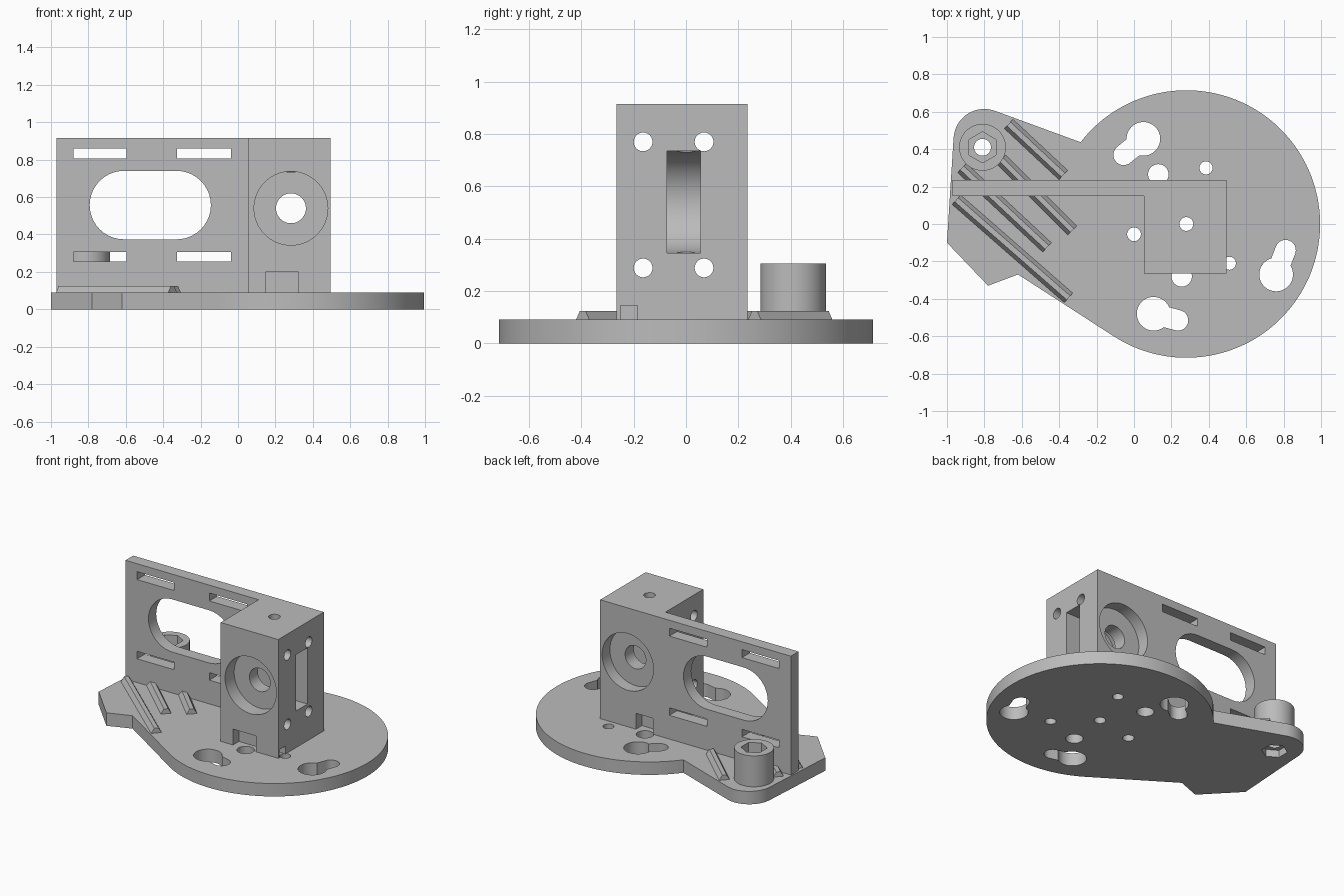
import bpy, bmesh, math
from mathutils import Matrix, Vector

cube = bpy.data.objects.get("Cube")
if cube:
    bpy.data.objects.remove(cube, do_unlink=True)

grey = bpy.data.materials.new("plain_grey")
grey.use_nodes = True
COLOUR = (0.5, 0.5, 0.5, 1)
grey.diffuse_color = COLOUR
grey.node_tree.nodes["Principled BSDF"].inputs["Base Color"].default_value = COLOUR

# Rotations taking a prism's own (x, y, height) to the wanted axis
AXES = {
    "z": Matrix.Identity(4),
    "y": Matrix(((1, 0, 0, 0), (0, 0, 1, 0), (0, 1, 0, 0), (0, 0, 0, 1))),
    "x": Matrix(((0, 0, 1, 0), (1, 0, 0, 0), (0, 1, 0, 0), (0, 0, 0, 1))),
}


def arc(cx, cy, r, start=0, end=360, n=48):
    """Points on an arc; a full circle leaves out the repeated last point."""
    count = n if end - start == 360 else n + 1
    angles = [math.radians(start + (end - start) * i / n) for i in range(count)]
    return [(cx + r * math.cos(a), cy + r * math.sin(a)) for a in angles]


def rect(x0, x1, y0, y1):
    return [(x0, y0), (x1, y0), (x1, y1), (x0, y1)]


def capsule(a, b, r):
    """Rounded slot between two points."""
    t = math.degrees(math.atan2(b[1] - a[1], b[0] - a[0]))
    return arc(*a, r, t + 90, t + 270, 20) + arc(*b, r, t - 90, t + 90, 20)


def prism(name, points, low, high, axis="z"):
    """Extrude an outline along an axis."""
    bm = bmesh.new()
    bottom = bm.faces.new([bm.verts.new((x, y, low)) for x, y in points])
    top = bmesh.ops.extrude_face_region(bm, geom=[bottom])
    moved = [v for v in top["geom"] if isinstance(v, bmesh.types.BMVert)]
    bmesh.ops.translate(bm, verts=moved, vec=(0, 0, high - low))
    bmesh.ops.transform(bm, matrix=AXES[axis], verts=bm.verts)
    bmesh.ops.recalc_face_normals(bm, faces=bm.faces)
    mesh = bpy.data.meshes.new(name)
    bm.to_mesh(mesh)
    bm.free()
    mesh.materials.append(grey)
    obj = bpy.data.objects.new(name, mesh)
    bpy.context.collection.objects.link(obj)
    return obj


def cut(target, points, low, high, axis="z"):
    """Subtract a prism from a part."""
    cutter = prism("cutter", points, low, high, axis)
    cutter.hide_render = True
    mod = target.modifiers.new("cut", "BOOLEAN")
    mod.operation, mod.solver, mod.object = "DIFFERENCE", "EXACT", cutter
    bpy.context.view_layer.objects.active = target
    bpy.ops.object.modifier_apply(modifier=mod.name)
    bpy.data.objects.remove(cutter, do_unlink=True)


THICK, TOP = 0.09, 0.915
HUB = (0.28, 0)
BOSS = (-0.81, 0.41)

# Round base with a mounting arm
outline = arc(*HUB, 0.715, -122.5, 142.3, 96) + arc(-0.8, 0.45, 0.165, 68, 176, 20)
outline += [(-1, -0.1), (-0.78, -0.33), (-0.62, -0.27)]
base = prism("base_plate", outline, 0, THICK)

# Keyhole slots: wide entry and narrow end
for wide, narrow in (((0.05, 0.455), (-0.055, 0.37)),
                     ((0.105, -0.48), (0.235, -0.515)),
                     ((0.76, -0.27), (0.81, -0.14))):
    cut(base, arc(*wide, 0.09), -0.1, 0.2)
    cut(base, capsule(wide, narrow, 0.055), -0.1, 0.2)

# Screw holes in the base
for x, y, r in ((*HUB, 0.037), (0.385, 0.3, 0.035), (0, -0.055, 0.037),
                (0.51, -0.21, 0.035), (0.13, 0.265, 0.055), (0.255, -0.28, 0.055)):
    cut(base, arc(x, y, r, n=24), -0.1, 0.2)
cut(base, arc(*BOSS, 0.083, 30, 390, 6), -0.1, 0.05)
cut(base, arc(*BOSS, 0.045), -0.1, 0.2)

# Upright wall and housing block in one L-shaped piece
bracket = prism("upright_bracket",
                [(-0.97, 0.15), (0.053, 0.15), (0.053, -0.265), (0.495, -0.265),
                 (0.495, 0.235), (-0.97, 0.235)], THICK, TOP)

# Wall window and strap slots
cut(bracket, capsule((-0.61, 0.557), (-0.328, 0.557), 0.183), 0.1, 0.3, "y")
for x0, x1 in ((-0.88, -0.595), (-0.325, -0.037)):
    for z0, z1 in ((0.805, 0.86), (0.255, 0.307)):
        cut(bracket, rect(x0, x1, z0, z1), 0.1, 0.3, "y")

# Bearing seats on both faces, shaft hole and round-backed side pocket
AXLE = (0.283, 0.54)
cut(bracket, arc(*AXLE, 0.197, n=64), -0.4, -0.165, "y")
cut(bracket, arc(*AXLE, 0.197, n=64), 0.15, 0.4, "y")
cut(bracket, arc(*AXLE, 0.08), -0.4, 0.4, "y")
pocket = arc(*AXLE, 0.195, 90, 270, 32) + [(0.6, 0.345), (0.6, 0.735)]
cut(bracket, pocket, -0.072, 0.055, "y")

# Cross bolt holes and vertical hole
for y in (-0.164, 0.069):
    for z in (0.288, 0.77):
        cut(bracket, arc(y, z, 0.036, n=24), -0.1, 0.7, "x")
cut(bracket, arc(*HUB, 0.037, n=24), 0, 1)

# Screw head clearances along the foot of the block
cut(bracket, rect(0.147, 0.323, -0.4, -0.2), 0, 0.2)
cut(bracket, rect(0.09, 0.22, 0.17, 0.4), 0, 0.2)
cut(bracket, rect(0.45, 0.6, -0.25, -0.185), 0, 0.145)

# Boss with a hexagonal socket
boss = prism("socket_boss", arc(*BOSS, 0.125), THICK, 0.305)
cut(boss, arc(*BOSS, 0.083, 30, 390, 6), 0.19, 0.4)
cut(boss, arc(*BOSS, 0.045), 0, 0.4)

# Diagonal stiffening ribs with a bevelled section
ribs = []
for i, (a, b) in enumerate((((-0.95, 0.13), (-0.35, -0.395)),
                            ((-0.92, 0.3), (-0.465, -0.125)),
                            ((-0.71, 0.345), (-0.33, -0.035)),
                            ((-0.67, 0.535), (-0.378, 0.262)))):
    a, b = Vector(a), Vector(b)
    section = [(-0.034, THICK), (0.034, THICK), (0.014, 0.124), (-0.014, 0.124)]
    rib = prism("rib_%d" % (i + 1), section, 0, (b - a).length, "x")
    turn = math.atan2(b.y - a.y, b.x - a.x)
    rib.data.transform(Matrix.Translation((a.x, a.y, 0)) @ Matrix.Rotation(turn, 4, "Z"))
    ribs.append(rib)

# Smooth the curved walls and keep the edges sharp
bpy.ops.object.select_all(action="DESELECT")
for obj in [base, bracket, boss] + ribs:
    obj.select_set(True)
bpy.context.view_layer.objects.active = base
bpy.ops.object.shade_smooth_by_angle(angle=math.radians(30))
